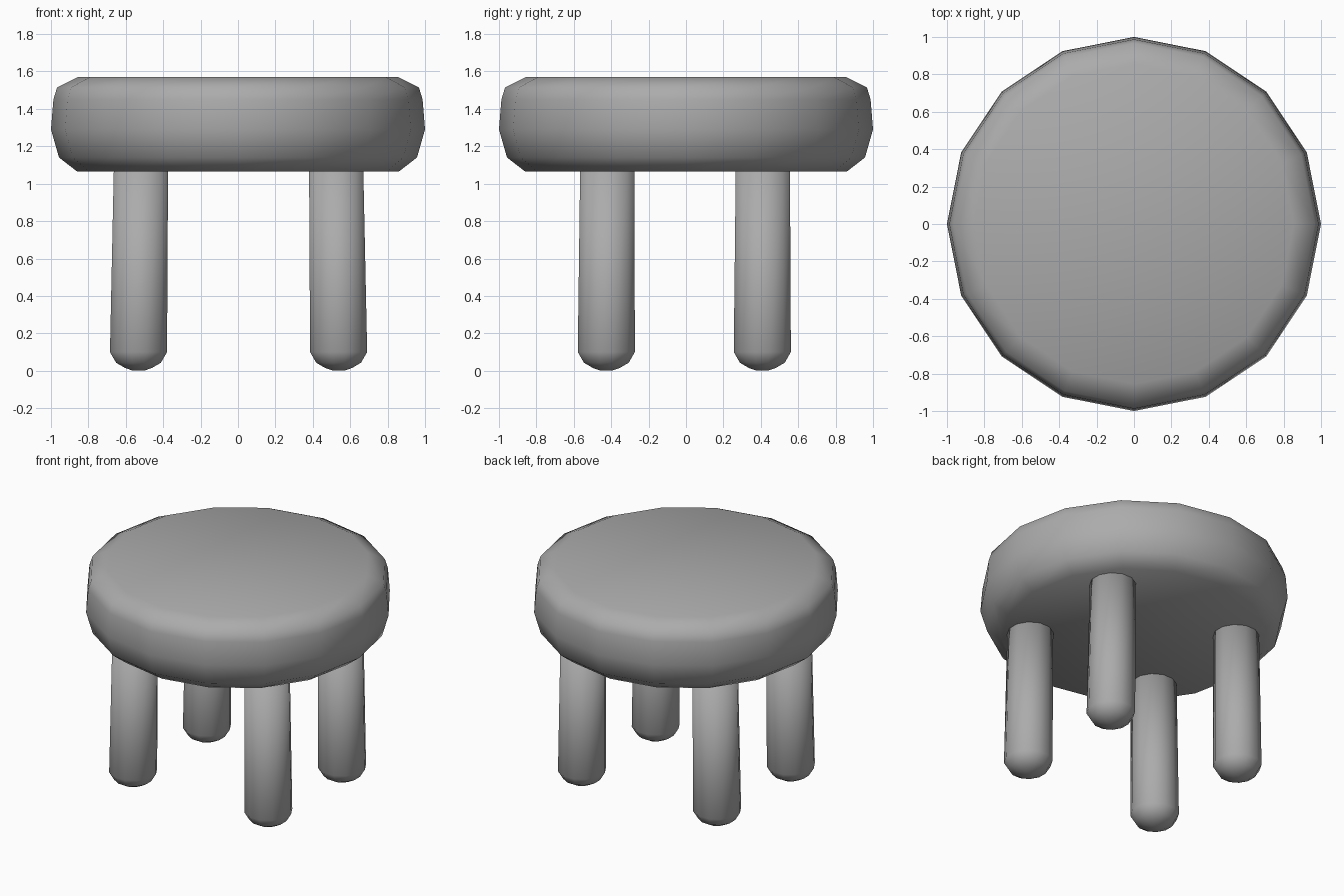
import bpy, bmesh, math

if "Cube" in bpy.data.objects:
    bpy.data.objects.remove(bpy.data.objects["Cube"])

# Dark grey for the whole stool
grey = bpy.data.materials.new("dark_grey")
grey.diffuse_color = (0.41, 0.41, 0.41, 1)
grey.use_nodes = True
grey.node_tree.nodes["Principled BSDF"].inputs["Base Color"].default_value = grey.diffuse_color


def lathe(name, rings, sides, turn=0.0):
    """Smooth closed solid from rings of (radius, z, centre x, centre y)."""
    bm = bmesh.new()
    loops = []
    for r, z, cx, cy in rings:
        angles = [turn + 2 * math.pi * i / sides for i in range(sides)]
        loops.append([bm.verts.new((cx + r * math.cos(a), cy + r * math.sin(a), z))
                      for a in angles])
    for a, b in zip(loops, loops[1:]):
        for i in range(sides):
            j = (i + 1) % sides
            bm.faces.new((a[i], a[j], b[j], b[i]))
    bm.faces.new(loops[0][::-1])
    bm.faces.new(loops[-1])
    for f in bm.faces:
        f.smooth = True
    mesh = bpy.data.meshes.new(name)
    bm.to_mesh(mesh)
    bm.free()
    mesh.materials.append(grey)
    ob = bpy.data.objects.new(name, mesh)
    bpy.context.collection.objects.link(ob)
    return ob


# Seat: thick rounded sixteen-sided cushion
seat_profile = [(0.86, 1.065), (0.957, 1.14), (1.0, 1.29),
                (0.987, 1.45), (0.967, 1.515), (0.855, 1.57)]
lathe("seat", [(r, z, 0, 0) for r, z in seat_profile], 16)

# Legs: slightly splayed, tapered, with rounded feet
leg_profile = [(0.03, 0.0), (0.075, 0.015), (0.124, 0.043), (0.158, 0.10), (0.15, 1.08)]
for depth, y_foot, y_top in (("front", -0.426, -0.421), ("back", 0.408, 0.411)):
    for side, sx in (("left", -1), ("right", 1)):
        rings = []
        for r, z in leg_profile:
            t = max(0, (z - 0.1) / 0.98)
            rings.append((r, z, 0.003 + sx * (0.535 - 0.013 * t),
                          y_foot + (y_top - y_foot) * t))
        lathe(f"{depth}_{side}_leg", rings, 12, math.radians(15))
